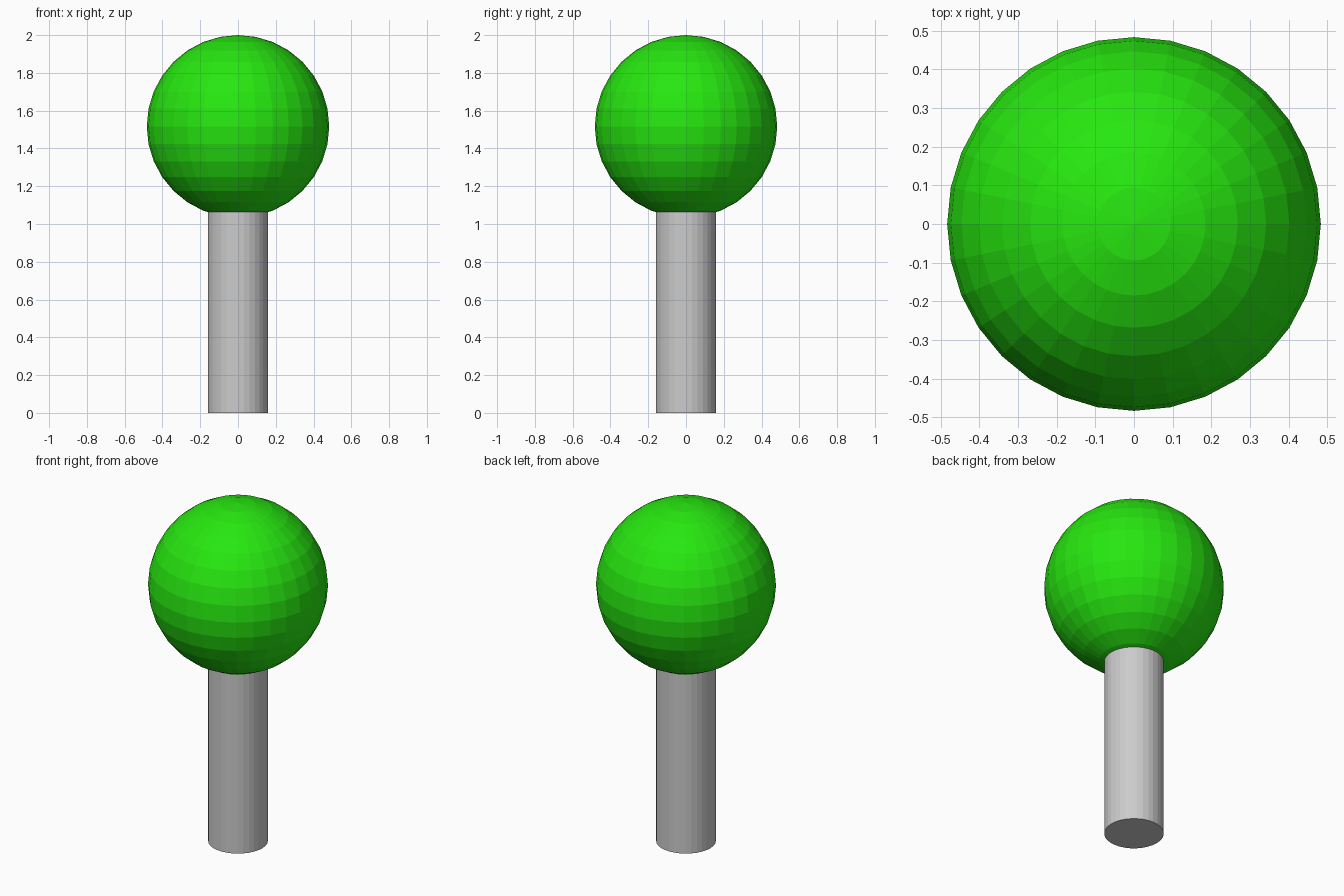
import bpy

if "Cube" in bpy.data.objects:
    bpy.data.objects.remove(bpy.data.objects["Cube"])

BALL_R = 0.483
POST_R = 0.16
POST_TOP = 1.10

# Grey post, its upper end sunk into the ball
bpy.ops.mesh.primitive_cylinder_add(vertices=32, radius=POST_R, depth=POST_TOP,
                                    location=(0, 0, POST_TOP / 2))
bpy.context.object.name = "post"

# Green faceted ball resting on the post
bpy.ops.mesh.primitive_uv_sphere_add(segments=32, ring_count=16, radius=BALL_R,
                                     location=(0, 0, 2 - BALL_R))
ball = bpy.context.object
ball.name = "ball"

green = bpy.data.materials.new("green")
green.diffuse_color = (0.02, 0.8, 0.005, 1)
green.use_nodes = True
green.node_tree.nodes["Principled BSDF"].inputs["Base Color"].default_value = green.diffuse_color
ball.data.materials.append(green)
